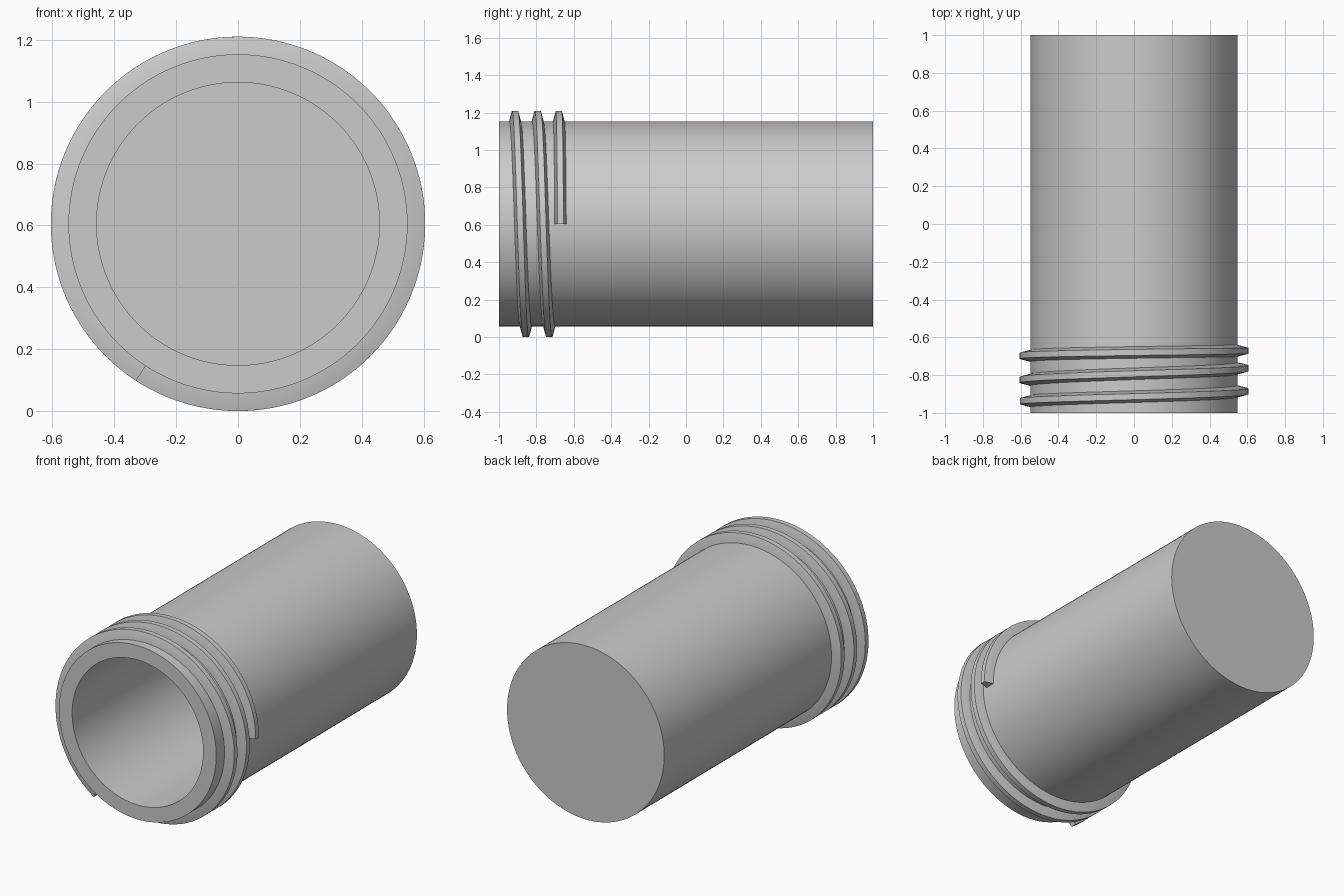
import bpy, bmesh, math

if "Cube" in bpy.data.objects:
    bpy.data.objects.remove(bpy.data.objects["Cube"])

CZ = 0.605            # height of the container axis
R_OUT, R_IN, R_THREAD = 0.548, 0.457, 0.605
SIDES = 128


def polar(r, a, y):
    return (r * math.cos(a), y, CZ + r * math.sin(a))


def finish(bm, name):
    bmesh.ops.recalc_face_normals(bm, faces=bm.faces)
    me = bpy.data.meshes.new(name)
    bm.to_mesh(me)
    bm.free()
    ob = bpy.data.objects.new(name, me)
    bpy.context.collection.objects.link(ob)
    bpy.ops.object.select_all(action='DESELECT')
    ob.select_set(True)
    bpy.context.view_layer.objects.active = ob
    bpy.ops.object.shade_smooth_by_angle(angle=math.radians(25))
    return ob


# Hollow container body: open at the front, closed at the back
bm = bmesh.new()
profile = [(R_IN, 0.91), (R_IN, -1.0), (R_OUT, -1.0), (R_OUT, 1.0)]
rings = [[bm.verts.new(polar(r, 2 * math.pi * i / SIDES, y)) for i in range(SIDES)]
         for r, y in profile]
for a, b in zip(rings, rings[1:]):
    for i in range(SIDES):
        j = (i + 1) % SIDES
        bm.faces.new((a[i], a[j], b[j], b[i]))
bm.faces.new(rings[0])
bm.faces.new(rings[-1])
finish(bm, "container_body")

# Screw thread: crest position along y at each quarter turn, starting at 270 degrees
QUARTERS = [-0.955, -0.938, -0.914, -0.886, -0.856, -0.825, -0.793,
            -0.764, -0.731, -0.698, -0.680, -0.671]


def crest_y(t):
    n = len(QUARTERS) - 1
    i = min(int(t), n - 1)
    f = t - i
    p0, p1, p2, p3 = (QUARTERS[max(0, min(n, i + k))] for k in (-1, 0, 1, 2))
    return 0.5 * (2 * p1 + (p2 - p0) * f + (2 * p0 - 5 * p1 + 4 * p2 - p3) * f * f
                  + (3 * p1 - p0 - 3 * p2 + p3) * f ** 3)


bm = bmesh.new()
section = [(R_OUT - 0.01, -0.031), (R_OUT, -0.031), (R_THREAD, -0.016),
           (R_THREAD, 0.016), (R_OUT, 0.031), (R_OUT - 0.01, 0.031)]
STEPS, T0, T1 = 344, 33 / 90, 11.0
loops = []
for s in range(STEPS + 1):
    t = T0 + (T1 - T0) * s / STEPS
    a = math.radians(270 - 90 * t)
    y = crest_y(t)
    loops.append([bm.verts.new(polar(r, a, y + dy)) for r, dy in section])
n = len(section)
for a, b in zip(loops, loops[1:]):
    for i in range(n):
        j = (i + 1) % n
        bm.faces.new((a[i], a[j], b[j], b[i]))
bm.faces.new(loops[0])
bm.faces.new(loops[-1])
finish(bm, "screw_thread")
